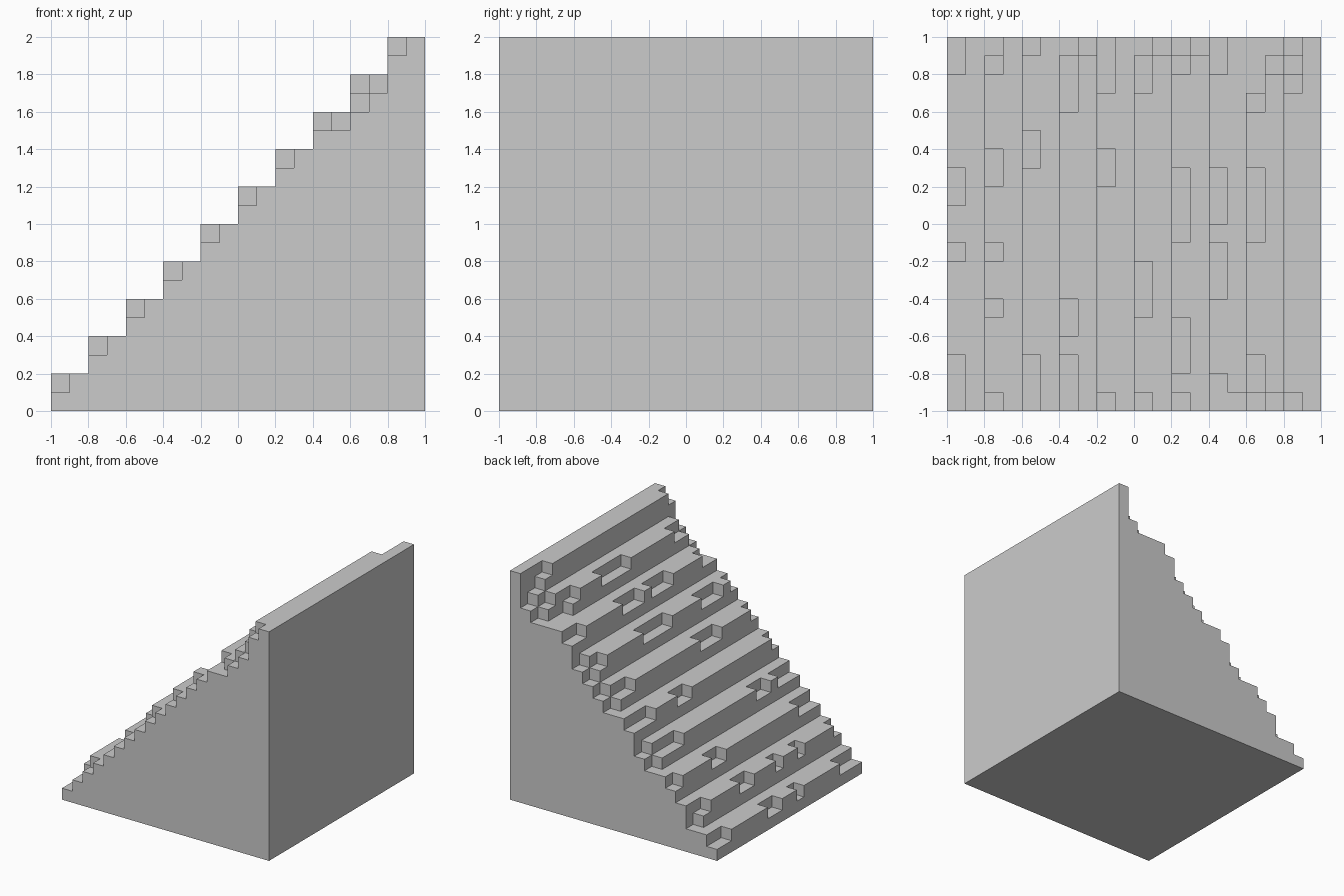
import bpy, bmesh
from mathutils import Vector

cube = bpy.data.objects.get("Cube")
if cube:
    bpy.data.objects.remove(cube)

N = 20          # cells per side
CELL = 2 / N

# Chips along the nosing of each step, as row ranges in tenths of a unit
CHIPS = [
    [(-10, -7), (-2, -1), (1, 3), (8, 10)],
    [(-10, -9), (-5, -4), (-2, -1), (2, 4), (8, 10)],
    [(-10, -7), (3, 5), (9, 10)],
    [(-10, -7), (-6, -4), (6, 10)],
    [(-10, -9), (2, 4), (7, 10)],
    [(-10, -9), (-5, -2), (7, 10)],
    [(-10, -9), (-8, -5), (-1, 3), (8, 10)],
    [(-10, -8), (-4, -1), (0, 3), (8, 10)],
    [(-10, -7), (-1, 3), (6, 10)],
    [(-10, -9), (7, 10)],
]
# Deeper wear at the ends: column, first row, last row, extra cells removed
WEAR = [
    (2, 9, 10, 1), (6, 9, 10, 1), (7, 9, 10, 1), (10, 9, 10, 1),
    (11, 9, 10, 1), (12, 9, 10, 1), (13, 9, 10, 1),
    (15, -10, -9, 1), (16, -10, -9, 1), (17, -10, -9, 1),
    (16, 7, 10, 1), (17, 8, 10, 1), (17, 9, 10, 1),
    (18, 8, 10, 1), (18, 9, 10, 1),
]

# Height of every column, in cells
height = {(i, j): 2 * (i // 2 + 1) for i in range(N) for j in range(N)}
chips = [(2 * s, lo, hi, 1) for s, runs in enumerate(CHIPS) for lo, hi in runs]
for col, lo, hi, drop in chips + WEAR:
    for row in range(lo + N // 2, hi + N // 2):
        height[col, row] -= drop


def solid(c):
    return 0 <= c[2] < height.get((c[0], c[1]), 0)


# Outer skin of the stair block
bm = bmesh.new()
for (i, j), h in height.items():
    for k in range(h):
        for axis in range(3):
            for side in (0, 1):
                near = [i, j, k]
                near[axis] += 2 * side - 1
                if solid(near):
                    continue
                u, v = (axis + 1) % 3, (axis + 2) % 3
                ring = []
                for a, b in ((0, 0), (1, 0), (1, 1), (0, 1)):
                    p = Vector((i, j, k))
                    p[axis] += side
                    p[u] += a
                    p[v] += b
                    ring.append(bm.verts.new(p * CELL - Vector((1, 1, 0))))
                bm.faces.new(ring if side else ring[::-1])

# Weld cells and merge flat areas
bmesh.ops.remove_doubles(bm, verts=bm.verts, dist=CELL / 100)
bmesh.ops.dissolve_limit(bm, angle_limit=0.01, verts=bm.verts, edges=bm.edges)
mesh = bpy.data.meshes.new("stair_block")
bm.to_mesh(mesh)
bm.free()
stairs = bpy.data.objects.new("stair_block", mesh)
bpy.context.collection.objects.link(stairs)

# Plain grey stone
grey = bpy.data.materials.new("stone_grey")
grey.use_nodes = True
color = (0.6, 0.6, 0.6, 1)
grey.diffuse_color = color
grey.node_tree.nodes["Principled BSDF"].inputs["Base Color"].default_value = color
mesh.materials.append(grey)
